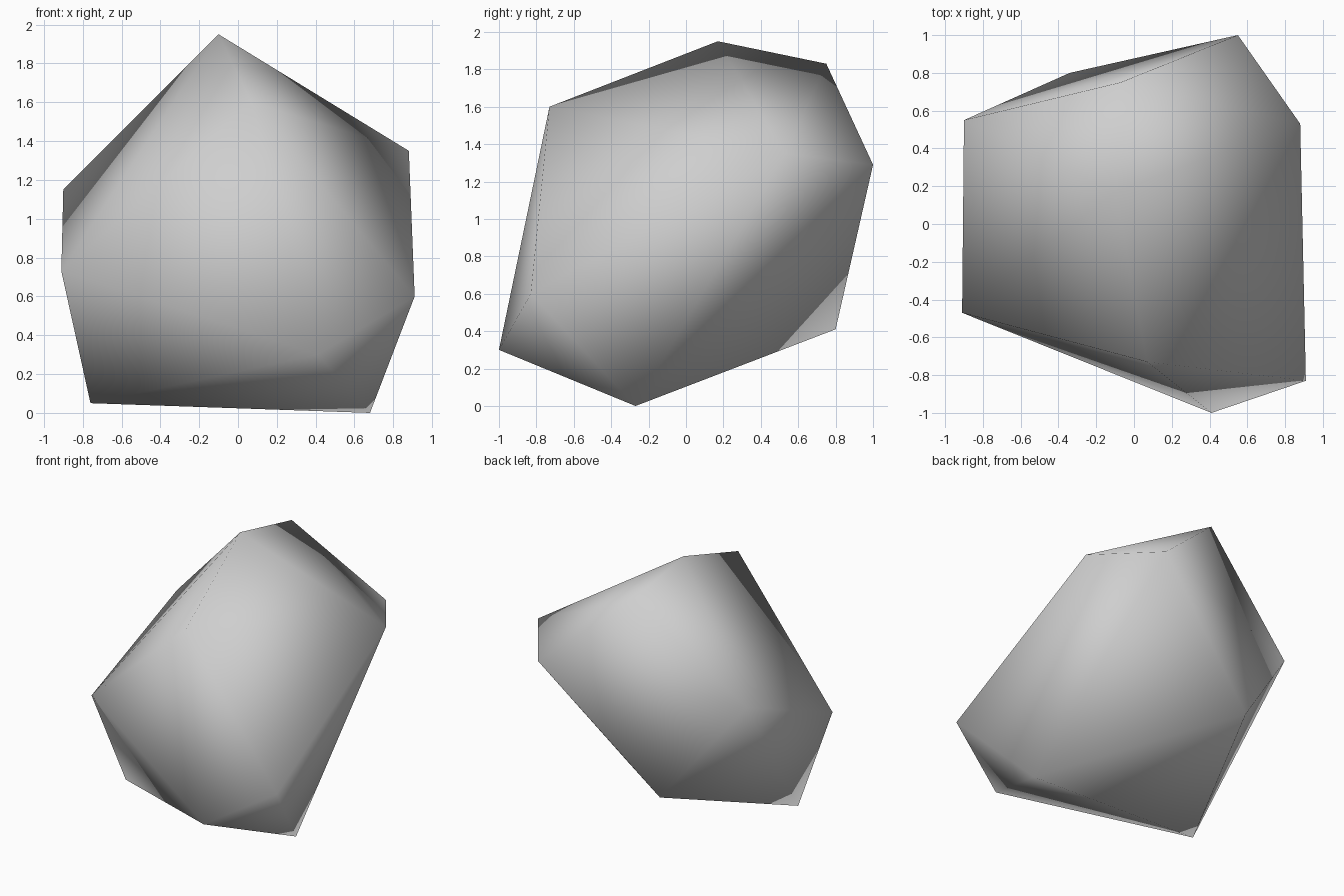
import bpy
import bmesh

# Remove the default cube if present
default = bpy.data.objects.get("Cube")
if default:
    bpy.data.objects.remove(default, do_unlink=True)


def make_material(name, colour):
    material = bpy.data.materials.new(name)
    material.use_nodes = True
    material.diffuse_color = colour
    shader = next(n for n in material.node_tree.nodes if n.type == "BSDF_PRINCIPLED")
    shader.inputs["Base Color"].default_value = colour
    shader.inputs["Roughness"].default_value = 0.9
    return material


def make_boulder(name, corners, material):
    """Wrap a smooth shaded faceted skin around the corner points."""
    bm = bmesh.new()
    for corner in corners:
        bm.verts.new(corner)
    bmesh.ops.convex_hull(bm, input=bm.verts[:])
    bmesh.ops.triangulate(bm, faces=bm.faces[:])
    bmesh.ops.recalc_face_normals(bm, faces=bm.faces[:])
    for face in bm.faces:
        face.smooth = True
    mesh = bpy.data.meshes.new(name)
    bm.to_mesh(mesh)
    bm.free()
    mesh.materials.append(material)
    boulder = bpy.data.objects.new(name, mesh)
    bpy.context.collection.objects.link(boulder)
    return boulder


# Corners of the stone, from the peak down to the base
crown = [(-0.10, 0.17, 1.95), (-0.07, 0.75, 1.83), (0.07, -0.73, 1.60)]
shoulder = [(0.88, 0.53, 1.35), (0.55, 1.00, 1.29), (-0.90, 0.55, 1.15)]
waist = [(-0.91, -0.47, 0.73), (0.91, -0.83, 0.60), (-0.34, 0.80, 0.41)]
base = [(0.41, -1.00, 0.30), (-0.76, -0.27, 0.05), (0.68, -0.27, 0.00)]

stone_grey = make_material("stone_grey", (0.62, 0.62, 0.62, 1.0))
make_boulder("boulder", crown + shoulder + waist + base, stone_grey)
